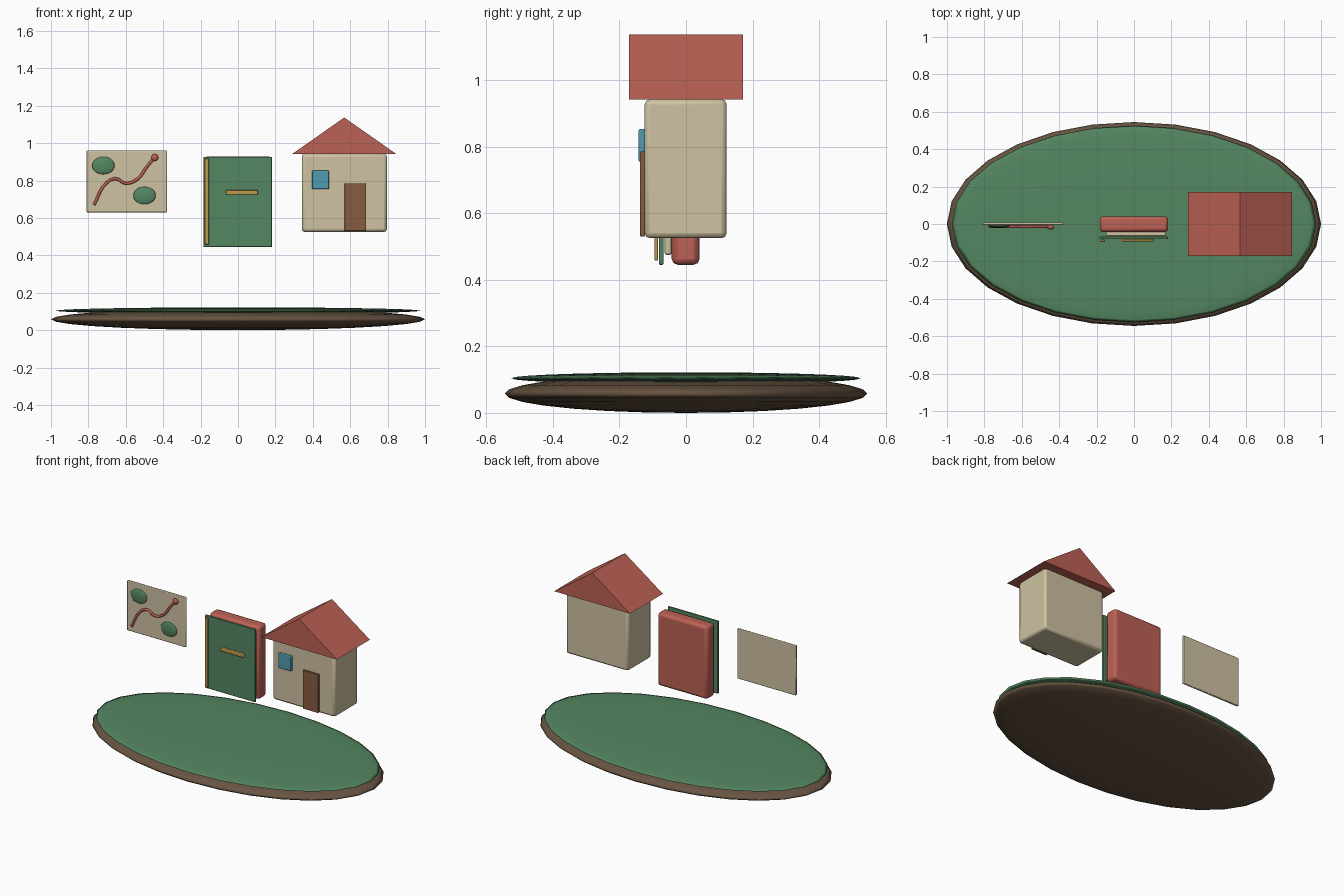
import bpy, bmesh, math

if "Cube" in bpy.data.objects:
    bpy.data.objects.remove(bpy.data.objects["Cube"])

COLORS = {
    "green": (0.09, 0.24, 0.12), "red": (0.50, 0.12, 0.09), "cream": (0.62, 0.54, 0.36),
    "earth": (0.14, 0.09, 0.055), "blue": (0.08, 0.33, 0.44), "wood": (0.24, 0.11, 0.05),
    "gold": (0.52, 0.32, 0.07),
}
MATS = {}
for key, rgb in COLORS.items():
    MATS[key] = bpy.data.materials.new(key)
    MATS[key].diffuse_color = (*rgb, 1)


def paint(obj, name, color):
    obj.name = name
    obj.data.materials.append(MATS[color])
    return obj


def box(name, color, x, y, z, bevel=0.0):
    """Box given by its (min, max) ranges, with optional rounded edges."""
    bpy.ops.mesh.primitive_cube_add(size=1, location=[sum(r) / 2 for r in (x, y, z)])
    obj = paint(bpy.context.object, name, color)
    obj.scale = [r[1] - r[0] for r in (x, y, z)]
    bpy.ops.object.transform_apply(location=False, rotation=False, scale=True)
    if bevel:
        mod = obj.modifiers.new("bevel", "BEVEL")
        mod.width, mod.segments = bevel, 2
        bpy.ops.object.shade_smooth_by_angle(angle=math.radians(40))
    return obj


def ellipsoid(name, color, loc, radii, segments=28, rings=14):
    bpy.ops.mesh.primitive_uv_sphere_add(segments=segments, ring_count=rings, location=loc)
    obj = paint(bpy.context.object, name, color)
    obj.scale = radii
    bpy.ops.object.transform_apply(location=False, rotation=False, scale=True)
    bpy.ops.object.shade_smooth()
    return obj


# Island: earth lens with a thin grass lens on top
ellipsoid("island_earth", "earth", (0, 0, 0.058), (1.0, 0.545, 0.058))
ellipsoid("island_grass", "green", (0, 0, 0.104), (0.975, 0.525, 0.018))

# Map sheet with two woods, a winding trail and its end marker
box("map_sheet", "cream", (-0.81, -0.38), (-0.006, 0.009), (0.63, 0.96), 0.004)
for i, (x, z) in enumerate([(-0.72, 0.88), (-0.50, 0.72)]):
    ellipsoid(f"map_wood_{i + 1}", "green", (x, -0.009, z), (0.06, 0.01, 0.047), 24, 12)
curve = bpy.data.curves.new("map_trail", "CURVE")
curve.dimensions = "3D"
curve.bevel_depth, curve.bevel_resolution, curve.resolution_u = 0.008, 2, 5
curve.use_fill_caps = True
path = [(-0.77, 0.67), (-0.705, 0.785), (-0.655, 0.81), (-0.60, 0.785),
        (-0.535, 0.81), (-0.49, 0.87), (-0.445, 0.925)]
spline = curve.splines.new("BEZIER")
spline.bezier_points.add(len(path) - 1)
for point, (x, z) in zip(spline.bezier_points, path):
    point.co = (x, -0.014, z)
    point.handle_left_type = point.handle_right_type = "AUTO"
trail = bpy.data.objects.new("map_trail", curve)
bpy.context.collection.objects.link(trail)
paint(trail, "map_trail", "red")
ellipsoid("map_marker", "red", (-0.445, -0.018, 0.923), (0.019, 0.012, 0.019), 16, 8)

# Book: red body, page block, green front cover, gold spine strip and label
box("book_body", "red", (-0.183, 0.183), (-0.043, 0.041), (0.445, 0.928), 0.018)
box("book_pages", "cream", (-0.15, 0.17), (-0.064, -0.043), (0.475, 0.90), 0.006)
box("book_cover", "green", (-0.185, 0.182), (-0.081, -0.068), (0.445, 0.927), 0.003)
box("book_spine_strip", "gold", (-0.178, -0.155), (-0.095, -0.084), (0.458, 0.917), 0.003)
box("book_label", "gold", (-0.064, 0.106), (-0.094, -0.081), (0.724, 0.75), 0.004)

# House: walls, door and window
box("house_walls", "cream", (0.341, 0.796), (-0.124, 0.122), (0.525, 0.942), 0.015)
box("house_door", "wood", (0.57, 0.685), (-0.138, -0.123), (0.53, 0.785), 0.003)
box("house_window", "blue", (0.395, 0.487), (-0.142, -0.123), (0.755, 0.853), 0.004)

# Gabled roof: triangle profile extruded along y
bm = bmesh.new()
gable = bm.faces.new([bm.verts.new((x, -0.172, z))
                      for x, z in [(0.29, 0.942), (0.846, 0.942), (0.568, 1.137)]])
ext = bmesh.ops.extrude_face_region(bm, geom=[gable])
bmesh.ops.translate(bm, vec=(0, 0.344, 0),
                    verts=[g for g in ext["geom"] if isinstance(g, bmesh.types.BMVert)])
bmesh.ops.recalc_face_normals(bm, faces=bm.faces)
mesh = bpy.data.meshes.new("house_roof")
bm.to_mesh(mesh)
bm.free()
roof = bpy.data.objects.new("house_roof", mesh)
bpy.context.collection.objects.link(roof)
paint(roof, "house_roof", "red")

for m in bpy.data.materials:
    if m.users and not m.is_grease_pencil:
        m.use_nodes = True
        m.node_tree.nodes["Principled BSDF"].inputs["Base Color"].default_value = m.diffuse_color
